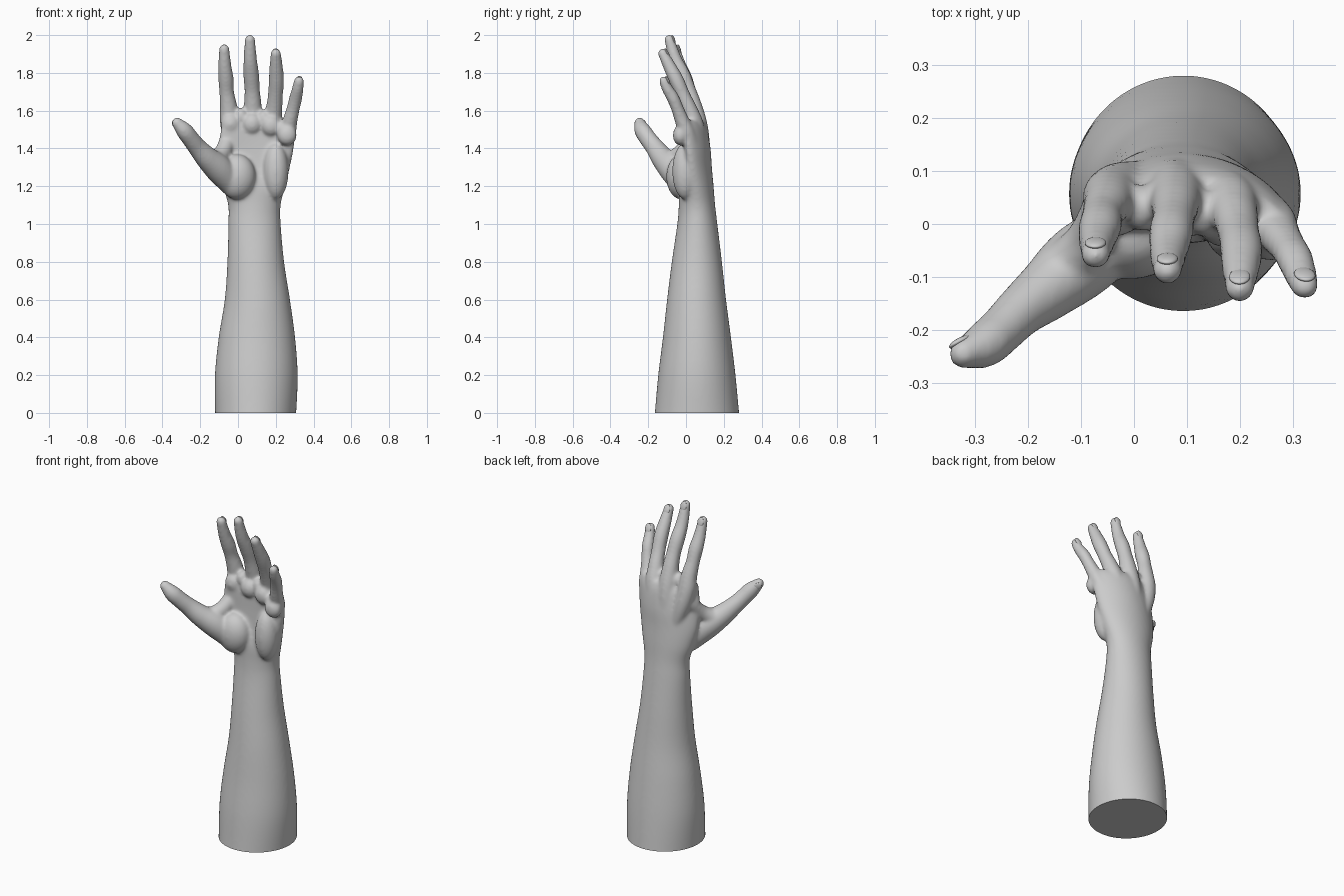
import bpy, bmesh
from math import sin, cos, pi
from mathutils import Vector, Matrix

if "Cube" in bpy.data.objects:
    bpy.data.objects.remove(bpy.data.objects["Cube"])

BACK = Vector((0, 1, 0))


def spline(rows, steps=6):
    """Catmull-Rom samples through rows of equal length."""
    out = []
    for i in range(len(rows) - 1):
        p0, p1 = rows[max(i - 1, 0)], rows[i]
        p2, p3 = rows[i + 1], rows[min(i + 2, len(rows) - 1)]
        for k in range(steps):
            t = k / steps
            out.append([0.5 * (2 * b + (c - a) * t + (2 * a - 5 * b + 4 * c - d) * t * t
                               + (3 * b - a - 3 * c + d) * t ** 3)
                        for a, b, c, d in zip(p0, p1, p2, p3)])
    return out + [list(rows[-1])]


def skin(bm, rings):
    """Closed surface through rings of points."""
    vs = [[bm.verts.new(p) for p in ring] for ring in rings]
    n = len(vs[0])
    for a, b in zip(vs, vs[1:]):
        for i in range(n):
            bm.faces.new((a[i], a[(i + 1) % n], b[(i + 1) % n], b[i]))
    bm.faces.new(vs[0][::-1])
    bm.faces.new(vs[-1])


def frame(t, hint):
    t = t.normalized()
    n = (hint - t * hint.dot(t)).normalized()
    return n.cross(t), n, t


def tube(bm, pts, hint=BACK, flat=0.96, sides=24):
    """Round-ended tube through (x, y, z, radius) points."""
    s = spline(pts)
    c = [Vector(p[:3]) for p in s]
    rows = []
    for i, p in enumerate(s):
        t = c[min(i + 1, len(c) - 1)] - c[max(i - 1, 0)]
        rows.append((c[i], p[3], t.normalized()))
    c0, r0, t0 = rows[0]
    c1, r1, t1 = rows[-1]
    angles = [pi / 2 * k / 6 for k in range(1, 6)] + [pi / 2 * 0.97]
    start = [(c0 - t0 * r0 * sin(a), r0 * cos(a), t0) for a in reversed(angles)]
    end = [(c1 + t1 * r1 * sin(a), r1 * cos(a), t1) for a in angles]
    rings = []
    for p, r, t in start + rows + end:
        u, n, _ = frame(t, hint)
        rings.append([p + u * r * cos(2 * pi * k / sides) + n * r * flat * sin(2 * pi * k / sides)
                      for k in range(sides)])
    skin(bm, rings)


def blob(bm, loc, radii, axes=None):
    m = Matrix.Translation(loc)
    if axes:
        m = m @ Matrix(axes).transposed().to_4x4()
    m = m @ Matrix.Diagonal((*radii, 1))
    bmesh.ops.create_uvsphere(bm, u_segments=24, v_segments=16, radius=1, matrix=m)


def make(name, bm):
    bmesh.ops.recalc_face_normals(bm, faces=bm.faces)
    me = bpy.data.meshes.new(name)
    bm.to_mesh(me)
    bm.free()
    ob = bpy.data.objects.new(name, me)
    bpy.context.collection.objects.link(ob)
    bpy.ops.object.select_all(action='DESELECT')
    ob.select_set(True)
    bpy.context.view_layer.objects.active = ob
    return ob


bm = bmesh.new()

# forearm and palm: z, x min, x max, y min, y max, cupping
sections = [
    (-0.06, -0.12, 0.303, -0.172, 0.286, 0), (0, -0.121, 0.308, -0.165, 0.281, 0),
    (0.2, -0.122, 0.316, -0.147, 0.262, 0), (0.4, -0.102, 0.302, -0.122, 0.238, 0),
    (0.6, -0.07, 0.275, -0.1, 0.212, 0), (0.8, -0.056, 0.244, -0.075, 0.19, 0),
    (1.0, -0.051, 0.226, -0.046, 0.166, 0), (1.1, -0.052, 0.226, -0.038, 0.154, 0),
    (1.2, -0.08, 0.25, -0.035, 0.146, 0.01), (1.3, -0.1, 0.275, -0.015, 0.137, 0.03),
    (1.4, -0.1, 0.295, -0.008, 0.13, 0.045), (1.5, -0.092, 0.302, -0.005, 0.112, 0.05),
    (1.55, -0.07, 0.285, 0.005, 0.09, 0.045)]
rings = []
for z, x0, x1, y0, y1, cup in spline(sections):
    ring = []
    for k in range(64):
        a = 2 * pi * k / 64
        ring.append(((x0 + x1) / 2 + (x1 - x0) / 2 * cos(a),
                     (y0 + y1) / 2 + (y1 - y0) / 2 * sin(a) - cup * cos(a) ** 2, z))
    rings.append(ring)
skin(bm, rings)

# fingers, each running from its metacarpal in the palm to the tip
index = [(.04, .085, 1.25, .035), (-.02, .075, 1.42, .046), (-.045, .058, 1.53, .05),
         (-.05, .04, 1.62, .046), (-.06, .018, 1.70, .039), (-.064, -.005, 1.77, .041),
         (-.07, -.032, 1.84, .035), (-.073, -.058, 1.925, .028)]
middle = [(.075, .095, 1.25, .035), (.075, .083, 1.42, .046), (.078, .063, 1.53, .052),
          (.078, .038, 1.63, .047), (.075, .013, 1.71, .041), (.07, -.018, 1.79, .042),
          (.065, -.055, 1.87, .036), (.063, -.088, 1.975, .028)]
ring = [(.11, .09, 1.25, .035), (.155, .07, 1.41, .045), (.18, .048, 1.52, .05),
        (.19, .02, 1.60, .045), (.198, -.015, 1.68, .04), (.203, -.05, 1.76, .041),
        (.202, -.085, 1.83, .036), (.2, -.122, 1.902, .028)]
little = [(.15, .075, 1.25, .035), (.225, .04, 1.39, .042), (.262, .008, 1.48, .043),
          (.275, -.02, 1.545, .04), (.292, -.045, 1.61, .035), (.305, -.068, 1.665, .035),
          (.316, -.098, 1.715, .031), (.323, -.117, 1.757, .027)]
thumb = [(-.02, -.01, 1.2, .065), (-.1, -.07, 1.29, .075), (-.165, -.125, 1.35, .062),
         (-.215, -.165, 1.405, .051), (-.25, -.2, 1.45, .047), (-.285, -.23, 1.495, .045),
         (-.322, -.245, 1.535, .03)]
thumb_back = Vector((-.6, .8, 0))
digits = [(index, BACK), (middle, BACK), (ring, BACK), (little, BACK), (thumb, thumb_back)]
for pts, hint in digits:
    tube(bm, pts, hint)

# web between thumb and index finger
tube(bm, [(-.14, -.09, 1.33, .05), (-.085, -.03, 1.375, .045), (-.05, .04, 1.45, .045)])

# thumb mound, outer heel of the palm, finger pads, finger webs
blob(bm, (-.005, -.025, 1.25), (.1, .08, .12))
blob(bm, (.2, -.005, 1.28), (.068, .068, .15))
for x, y, z in [(-.04, .015, 1.53), (.075, .005, 1.53), (.175, -.005, 1.52), (.26, -.03, 1.47)]:
    blob(bm, (x, y, z), (.052, .04, .055))
for x, y, z in [(.016, .03, 1.57), (.135, .02, 1.56), (.235, -.005, 1.5)]:
    blob(bm, (x, y, z), (.035, .045, .045))

# fuse everything into one soft skin
hand = make("forearm_and_hand", bm)
mod = hand.modifiers.new("fuse", 'REMESH')
mod.mode = 'VOXEL'
mod.voxel_size = 0.008
bpy.ops.object.modifier_apply(modifier=mod.name)
mod = hand.modifiers.new("soften", 'SMOOTH')
mod.factor = 0.5
mod.iterations = 14
bpy.ops.object.modifier_apply(modifier=mod.name)

# flat cut at the base
bm = bmesh.new()
bm.from_mesh(hand.data)
bmesh.ops.bisect_plane(bm, geom=bm.verts[:] + bm.edges[:] + bm.faces[:],
                       plane_co=(0, 0, 0), plane_no=(0, 0, 1), clear_inner=True)
bmesh.ops.edgeloop_fill(bm, edges=[e for e in bm.edges if e.is_boundary])
bmesh.ops.recalc_face_normals(bm, faces=bm.faces)
bm.to_mesh(hand.data)
bm.free()
bpy.ops.object.shade_smooth_by_angle(angle=0.8)

# nails on the back of each fingertip
bm = bmesh.new()
for pts, hint in digits:
    tip, r = Vector(pts[-1][:3]), pts[-1][3]
    u, n, t = frame(tip - Vector(pts[-2][:3]), hint)
    blob(bm, tip + n * (r - .007) - t * .008, (.02, .008, .028), (u, n, t))
make("fingernails", bm)
bpy.ops.object.shade_smooth_by_angle(angle=0.8)
